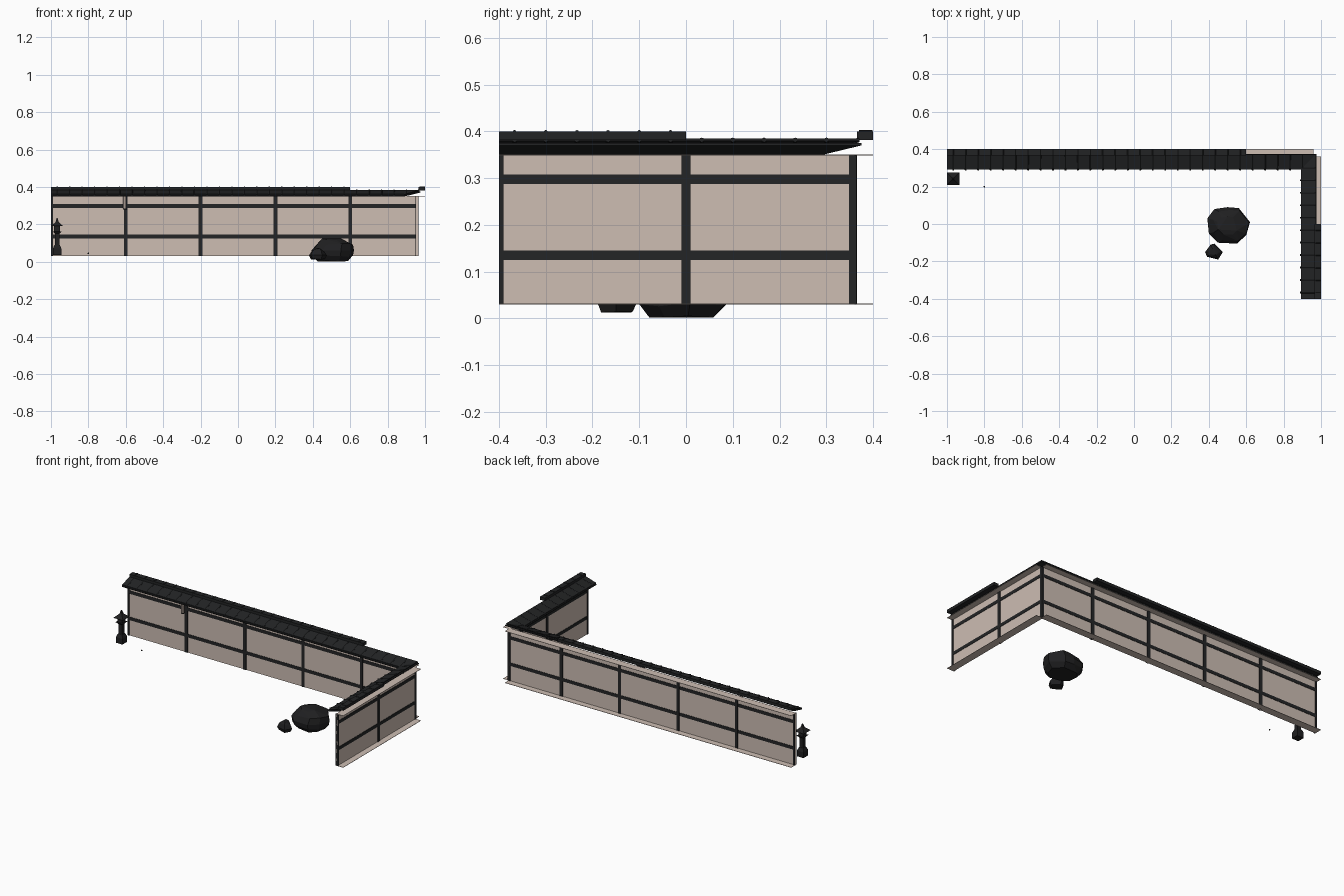
import bpy, bmesh, math
from mathutils import Vector, Matrix

old = bpy.data.objects.get("Cube")
if old:
    bpy.data.objects.remove(old, do_unlink=True)


def material(name, r, g, b):
    m = bpy.data.materials.new(name)
    m.use_nodes = True
    m.diffuse_color = (r, g, b, 1)
    node = next(n for n in m.node_tree.nodes if n.type == 'BSDF_PRINCIPLED')
    node.inputs["Base Color"].default_value = (r, g, b, 1)
    node.inputs["Roughness"].default_value = 0.9
    return m


PLASTER = material("warm plaster", 0.61, 0.51, 0.45)
TIMBER = material("dark timber", 0.017, 0.018, 0.019)
TILE = material("roof tile", 0.016, 0.017, 0.018)
STONE = material("dark stone", 0.014, 0.014, 0.015)


def finish(bm, name, mat, place=None):
    if place:
        for v in bm.verts:
            v.co = place(v.co)
    bmesh.ops.recalc_face_normals(bm, faces=bm.faces)
    mesh = bpy.data.meshes.new(name)
    bm.to_mesh(mesh)
    bm.free()
    mesh.materials.append(mat)
    ob = bpy.data.objects.new(name, mesh)
    bpy.context.collection.objects.link(ob)
    return ob


def add_box(bm, lo, hi):
    lo, hi = Vector(lo), Vector(hi)
    size = hi - lo
    mat = Matrix.Translation((lo + hi) / 2) @ Matrix.Diagonal((*size, 1))
    bmesh.ops.create_cube(bm, size=1, matrix=mat)


def add_rod(bm, a, b, radius, sides=8):
    a, b = Vector(a), Vector(b)
    turn = (b - a).to_track_quat('Z', 'Y').to_matrix().to_4x4()
    bmesh.ops.create_cone(bm, cap_ends=True, segments=sides, radius1=radius, radius2=radius,
                          depth=(b - a).length, matrix=Matrix.Translation((a + b) / 2) @ turn)


def add_slab(bm, start, inner, outer, thick):
    """Sloping tile layer with a mitred corner end; inner and outer are (depth, height)."""
    def ring(u_of):
        pts = [(*inner,), (*outer,), (outer[0], outer[1] + thick), (inner[0], inner[1] + thick)]
        return [bm.verts.new((u_of(d), d, z)) for d, z in pts]
    a, b = ring(lambda d: start), ring(lambda d: d + 0.6)
    bm.faces.new(a)
    bm.faces.new(b)
    for i in range(4):
        j = (i + 1) % 4
        bm.faces.new((a[i], a[j], b[j], b[i]))


def build_wall(prefix, start, place):
    end = 0.96
    # Plaster panel with its bottom and top ledges
    bm = bmesh.new()
    add_box(bm, (start, 0.352, 0.03), (end, 0.362, 0.35))
    for z in (0.03, 0.349):
        add_box(bm, (start, 0.352, z), (end, 0.4, z + 0.002))
    finish(bm, prefix + "_plaster", PLASTER, place)

    # Timber posts and rails
    bm = bmesh.new()
    u = start
    while u < 0.9:
        add_box(bm, (max(start, u - 0.01), 0.348, 0.03), (u + 0.01, 0.366, 0.35))
        u += 0.4
    add_box(bm, (0.95, 0.349, 0.03), (0.965, 0.365, 0.35))
    for z in (0.125, 0.288):
        add_box(bm, (start, 0.35, z), (end, 0.364, z + 0.02))
    finish(bm, prefix + "_timber", TIMBER, place)

    # Two overlapping tile layers sloping inwards
    bm = bmesh.new()
    add_slab(bm, start, (0.292, 0.350), (0.375, 0.370), 0.005)
    add_slab(bm, start, (0.296, 0.357), (0.371, 0.380), 0.005)
    finish(bm, prefix + "_roof", TILE, place)

    # Round tile rolls down the slope and bands over the ridge
    bm = bmesh.new()
    step = 0.0667
    u = start + step / 2
    while u < 0.93:
        top = 0.37
        low = max(0.288, u - 0.6)
        rise = (low - 0.288) / (top - 0.288) * 0.026
        if low < top - 0.01:
            add_rod(bm, (u, low, 0.356 + rise), (u, top, 0.382), 0.005)
        if u < 0.6:
            add_rod(bm, (u, 0.37, 0.399), (u, 0.399, 0.399), 0.004)
        u += step
    finish(bm, prefix + "_tile_rolls", TILE, place)

    # Ridge
    bm = bmesh.new()
    add_box(bm, (start, 0.366, 0.382), (0.6, 0.4, 0.4))
    finish(bm, prefix + "_ridge", TILE, place)


build_wall("back_wall", -1.0, None)
build_wall("side_wall", 0.2, lambda p: Vector((p.y + 0.6, p.x - 0.6, p.z)))


# Garden lantern: stacked square tiers (bottom radius, top radius, low, high)
bm = bmesh.new()
for r1, r2, z1, z2 in ((0.032, 0.032, 0.035, 0.07), (0.032, 0.02, 0.07, 0.09),
                       (0.018, 0.016, 0.09, 0.15), (0.018, 0.034, 0.15, 0.162),
                       (0.022, 0.022, 0.162, 0.19), (0.047, 0.012, 0.19, 0.212),
                       (0.012, 0.003, 0.212, 0.235)):
    place = Matrix.Translation((-0.967, 0.242, (z1 + z2) / 2)) @ Matrix.Rotation(math.pi / 4, 4, 'Z')
    bmesh.ops.create_cone(bm, cap_ends=True, segments=4, radius1=r1, radius2=r2,
                          depth=z2 - z1, matrix=place)
finish(bm, "stone_lantern", STONE)


# Boulders: hulls of an outline repeated at several heights (height, scale, sideways shift)
def boulder(name, outline, centre, layers):
    bm = bmesh.new()
    c = Vector(centre)
    for z, scale, shift in layers:
        for i, p in enumerate(outline):
            q = c + (Vector(p) - c) * scale
            wobble = 0.005 * math.sin(i * 2.3 + z * 40)
            bm.verts.new((q.x + shift, q.y, max(layers[0][0], z + (wobble if scale < 1 else 0))))
    hull = bmesh.ops.convex_hull(bm, input=bm.verts)
    loose = [g for g in hull["geom_interior"] if isinstance(g, bmesh.types.BMVert)]
    bmesh.ops.delete(bm, geom=loose, context='VERTS')
    bmesh.ops.dissolve_limit(bm, angle_limit=0.12, verts=bm.verts, edges=bm.edges)
    finish(bm, name, STONE)


boulder("large_boulder",
        [(0.43, 0.08), (0.5, 0.09), (0.56, 0.085), (0.62, 0.01), (0.6, -0.06),
         (0.55, -0.105), (0.45, -0.1), (0.4, -0.05), (0.392, 0.03)], (0.51, -0.01),
        [(0.002, 0.72, 0), (0.03, 0.95, 0), (0.06, 1, 0), (0.095, 0.85, 0.012), (0.12, 0.5, -0.005)])
boulder("small_boulder",
        [(0.43, -0.105), (0.475, -0.15), (0.45, -0.19), (0.39, -0.175), (0.38, -0.15), (0.41, -0.11)],
        (0.427, -0.147),
        [(0.013, 0.8, 0), (0.035, 1, 0), (0.058, 0.75, 0), (0.068, 0.45, 0)])

# Small hanging chime under the eave
bm = bmesh.new()
add_rod(bm, (-0.605, 0.325, 0.285), (-0.605, 0.325, 0.348), 0.01, 10)
finish(bm, "hanging_chime", PLASTER)
bm = bmesh.new()
add_rod(bm, (-0.605, 0.325, 0.28), (-0.605, 0.325, 0.286), 0.011, 10)
finish(bm, "chime_rim", TIMBER)

# Pebble
bm = bmesh.new()
bmesh.ops.create_icosphere(bm, subdivisions=1, radius=0.005, matrix=Matrix.Translation((-0.8, 0.2, 0.045)))
finish(bm, "pebble", STONE)
